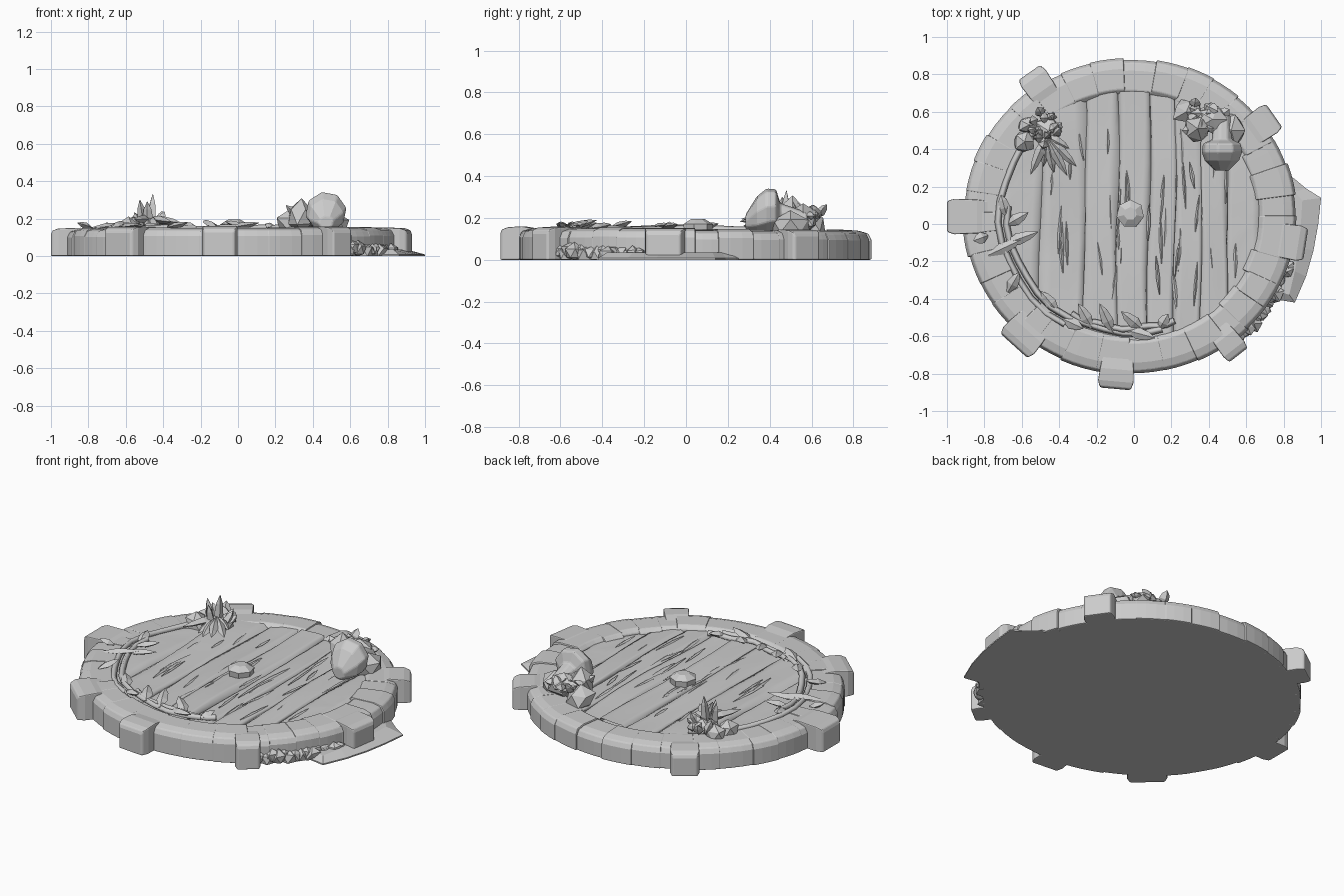
import bpy, bmesh, math, random
from mathutils import Vector, Matrix

random.seed(4)
R = random.uniform
if "Cube" in bpy.data.objects:
    bpy.data.objects.remove(bpy.data.objects["Cube"])

stone = bpy.data.materials.new("plain grey")
stone.use_nodes = True
GREY = (0.6, 0.6, 0.6, 1)
stone.diffuse_color = GREY
stone.node_tree.nodes["Principled BSDF"].inputs["Base Color"].default_value = GREY
CX, CY = -0.02, 0.04


def finish(bm, name, bevel=0):
    bmesh.ops.recalc_face_normals(bm, faces=bm.faces)
    me = bpy.data.meshes.new(name)
    bm.to_mesh(me)
    bm.free()
    ob = bpy.data.objects.new(name, me)
    bpy.context.collection.objects.link(ob)
    me.materials.append(stone)
    if bevel:
        m = ob.modifiers.new("bevel", "BEVEL")
        m.width, m.segments = bevel, 2
        m.limit_method = "ANGLE"
    return ob


def loft(bm, rings):
    """Join equal-length closed sections and cap both ends."""
    vs = [[bm.verts.new(p) for p in r] for r in rings]
    n = len(vs[0])
    for a, b in zip(vs, vs[1:]):
        for i in range(n):
            bm.faces.new((a[i], a[(i + 1) % n], b[(i + 1) % n], b[i]))
    bm.faces.new(vs[0])
    bm.faces.new(vs[-1][::-1])


def polar(a, r, z, squash=0.95):
    return Vector((CX + r * math.cos(a), CY + r * squash * math.sin(a), z))


def rock(bm, centre, size, jitter=0.15, turn=0):
    m = Matrix.Translation(centre) @ Matrix.Rotation(turn, 4, "Z") @ Matrix.Diagonal((*size, 1))
    for v in bmesh.ops.create_icosphere(bm, subdivisions=1, radius=1, matrix=m)["verts"]:
        v.co += (v.co - Vector(centre)) * R(-jitter, jitter)
        v.co.z = max(v.co.z, 0)


def leaf(bm, base, tip, width, thick):
    """Pointed leaf or shard with a raised midrib."""
    base, tip = Vector(base), Vector(tip)
    d = (tip - base).normalized()
    side = d.cross(Vector((0, 0, 1))).normalized()
    up = side.cross(d)
    rings = []
    for t, w in ((0, 0.25), (0.4, 1), (0.75, 0.7), (1, 0.06)):
        c = base.lerp(tip, t)
        rings.append([c + side * width * w, c + up * thick * w, c - side * width * w, c - up * thick * w])
    loft(bm, rings)


# Solid core under the planks
bm = bmesh.new()
bmesh.ops.create_cone(bm, cap_ends=True, segments=64, radius1=0.86, radius2=0.86, depth=0.1,
                      matrix=Matrix.Translation((CX, CY, 0.05)) @ Matrix.Diagonal((1, 0.95, 1, 1)))
finish(bm, "base_core")

# Rounded planks filling the circle
bm = bmesh.new()
edges = [-0.72, -0.5, -0.26, -0.09, 0.08, 0.22, 0.36, 0.5, 0.68]
for x0, x1 in zip(edges, edges[1:]):
    lift, lean, steps = R(0.128, 0.142), R(-0.008, 0.008), 14
    ph = R(0, 6)
    cols = []
    for t in (0, 0.06, 0.2, 0.4, 0.6, 0.8, 0.94, 1):
        x = x0 + (x1 - x0) * t
        half = 0.67 * math.sqrt(max(0.01, 1 - ((x - CX) / 0.71) ** 2))
        col = []
        for j in range(steps + 1):
            y = CY + half * (2 * j / steps - 1)
            z = lift + lean * (2 * t - 1) + 0.005 * math.sin(5 * y + ph) + R(-0.002, 0.002)
            if t in (0, 1):
                z = 0.112
            wob = 0.012 * math.sin(4 * y + x0 * 9) if 0 < t < 1 else 0.012 * math.sin(4 * y)
            col.append(bm.verts.new((x + wob, y, z)))
        cols.append(col)
    for a, b in zip(cols, cols[1:]):
        for j in range(steps):
            bm.faces.new((a[j], b[j], b[j + 1], a[j + 1]))
planks = finish(bm, "planks")
for p in planks.data.polygons:
    p.use_smooth = True

# Raised wood grain splinters
bm = bmesh.new()
for i in range(34):
    x = R(-0.56, 0.58)
    half = 0.58 * math.sqrt(1 - (x / 0.68) ** 2)
    y, ln = CY + R(-half, half) * 0.8, R(0.06, 0.15)
    leaf(bm, (x, y - ln, 0.135), (x + R(-0.03, 0.03), y + ln, 0.135), R(0.008, 0.014), 0.008)
finish(bm, "wood_grain")


# Stone rim: wedges with uneven heights
def wedge(bm, a0, a1, r0, r1, h):
    rings = []
    for k in range(4):
        a = a0 + (a1 - a0) * k / 3
        prof = [(r0, 0), (r0, h - 0.02), (r0 + 0.025, h), (r1 - 0.06, h - 0.002),
                (r1 - 0.015, h - 0.015), (r1, h - 0.045), (r1, 0)]
        rings.append([polar(a, r, z) for r, z in prof])
    loft(bm, rings)


def rim_height(a):
    return 0.146 - 0.009 * math.sin(a)


bm = bmesh.new()
cuts, a = [], 0
while a < math.tau - 0.12:
    cuts.append(a)
    a += R(0.13, 0.23)
for a0, a1 in zip(cuts, cuts[1:] + [math.tau]):
    wedge(bm, a0 - 0.006, a1 + 0.006, 0.68 + R(-0.012, 0.012), 0.892 + R(-0.012, 0.006),
          rim_height(a0) + R(-0.005, 0.005))
finish(bm, "rim_stones", 0.006)

# Protruding keystones: angle, reach, width
bm = bmesh.new()
for deg, reach, w in ((180, 0.98, 0.19), (125, 0.94, 0.16), (35, 0.94, 0.17), (-9, 0.95, 0.19),
                      (-52, 0.94, 0.14), (265, 0.925, 0.19), (228, 0.93, 0.22)):
    a = math.radians(deg)
    out = Vector((math.cos(a), math.sin(a), 0))
    side = Vector((-out.y, out.x, 0))
    h = rim_height(a) + 0.005
    rings = []
    for r, s, hh in ((0.75, 0.85, h - 0.012), (0.82, 0.95, h), (reach - 0.04, 1, h - 0.004),
                     (reach - 0.008, 0.9, h - 0.015), (reach, 0.8, h - 0.035)):
        c = Vector((CX, CY, 0)) + out * r
        rings.append([c + side * w * s / 2, c - side * w * s / 2,
                      c - side * w * s / 2 + Vector((0, 0, hh)), c + side * w * s / 2 + Vector((0, 0, hh))])
    loft(bm, rings)
finish(bm, "keystones", 0.012)

# Faceted door knob
bm = bmesh.new()
for r0, r1, z, d in ((0.07, 0.075, 0.15, 0.04), (0.075, 0.035, 0.182, 0.024)):
    bmesh.ops.create_cone(bm, cap_ends=True, segments=7, radius1=r0, radius2=r1, depth=d,
                          matrix=Matrix.Translation((-0.02, 0.055, z)))
finish(bm, "knob")

# Vine hugging the lower left of the rim
curve = bpy.data.curves.new("vine", "CURVE")
curve.dimensions = "3D"
curve.bevel_depth, curve.bevel_resolution = 0.018, 0
for radius, start, end in ((0.655, 175, 285), (0.70, 125, 240), (0.63, 240, 292)):
    sp = curve.splines.new("POLY")
    sp.points.add(12)
    for i, p in enumerate(sp.points):
        a = math.radians(start + (end - start) * i / 12)
        p.co = (*polar(a, radius + 0.008 * math.sin(i * 1.3), 0.146 + 0.006 * math.cos(i)), 1)
curve.materials.append(stone)
bpy.context.collection.objects.link(bpy.data.objects.new("vine", curve))

bm = bmesh.new()
for deg, r, turn, ln in ((180, 0.66, 105, 0.12), (184, 0.66, 30, 0.13), (193, 0.69, 20, 0.19),
                         (196, 0.79, 25, 0.2), (188, 0.77, 200, 0.08), (213, 0.78, 60, 0.12),
                         (234, 0.66, 130, 0.14), (238, 0.68, 335, 0.12),
                         (252, 0.66, 120, 0.15), (262, 0.66, 115, 0.17), (268, 0.64, 345, 0.16),
                         (276, 0.64, 140, 0.15), (284, 0.65, 60, 0.09)):
    b = polar(math.radians(deg), r, 0.15)
    t = math.radians(turn)
    leaf(bm, b, b + Vector((math.cos(t) * ln, math.sin(t) * ln, R(0.015, 0.04))), 0.032, 0.018)
finish(bm, "vine_leaves")

# Left plant: long drooping leaves, a knobbly crown and upright shards
bm = bmesh.new()
for deg, ln in ((-112, 0.22), (-95, 0.16), (-78, 0.2), (-62, 0.24), (-45, 0.23), (-28, 0.14)):
    t = math.radians(deg)
    b = Vector((-0.47, 0.47, 0.2))
    leaf(bm, b, b + Vector((math.cos(t) * ln, math.sin(t) * ln, R(-0.045, 0.0))), 0.028, 0.022)
for i in range(12):
    b = Vector((R(-0.54, -0.4), R(0.46, 0.58), 0.15))
    leaf(bm, b, b + Vector((R(-0.05, 0.06), R(-0.02, 0.05), R(0.03, 0.09))), 0.03, 0.024)
for dx, dy, h in ((0.02, 0.02, 0.33), (-0.05, 0.0, 0.3), (-0.01, -0.05, 0.29)):
    leaf(bm, (-0.475 + dx / 2, 0.46 + dy / 2, 0.13), (-0.475 + dx, 0.46 + dy, h), 0.03, 0.026)
finish(bm, "left_plant")
bm = bmesh.new()
rock(bm, (-0.585, 0.44, 0.15), (0.06, 0.065, 0.06))
rock(bm, (-0.56, 0.53, 0.15), (0.07, 0.05, 0.06))
rock(bm, (-0.46, 0.5, 0.15), (0.09, 0.08, 0.06))
finish(bm, "left_rocks")

# Right boulder: rounded cap facing forwards on a short block
bm = bmesh.new()
rings = []
for y, s, z in ((0.285, 0.35, 0.18), (0.34, 0.85, 0.215), (0.385, 1, 0.236), (0.43, 0.93, 0.24),
                (0.45, 0.5, 0.22), (0.58, 0.45, 0.18)):
    rings.append([(0.47 + 0.112 * s * math.cos(k * math.tau / 8 + 0.2), y,
                   z + 0.108 * s * math.sin(k * math.tau / 8 + 0.2)) for k in range(8)])
loft(bm, rings)
finish(bm, "boulder", 0.008)

# Right bush: jagged clump of rocks and leaves
bm = bmesh.new()
rock(bm, (0.34, 0.51, 0.21), (0.075, 0.075, 0.085))
rock(bm, (0.42, 0.56, 0.2), (0.1, 0.08, 0.08))
rock(bm, (0.52, 0.5, 0.16), (0.08, 0.1, 0.07))
rock(bm, (0.28, 0.6, 0.17), (0.09, 0.07, 0.07), 0.3)
for i in range(22):
    b = Vector((R(0.25, 0.46), R(0.5, 0.64), R(0.17, 0.21)))
    t = R(0, math.tau)
    leaf(bm, b, b + Vector((math.cos(t) * 0.07, math.sin(t) * 0.05, R(0.0, 0.08))), 0.032, 0.022)
finish(bm, "right_bush")

# Thin ground slab at the right edge, rising towards the rim
bm = bmesh.new()
outline = [(0.8, 0.28), (0.86, 0.24), (0.92, 0.19), (1.0, 0.14), (0.985, 0.0), (0.96, -0.14),
           (0.92, -0.28), (0.86, -0.42), (0.74, -0.4), (0.72, 0.1)]
loft(bm, [[(x, y, 0) for x, y in outline],
          [(x, y, 0.008) for x, y in outline],
          [(0.8 + (x - 0.8) * 0.5, y * 0.9, 0.035) for x, y in outline]])
finish(bm, "ground_slab")

# Rubble against the rim
bm = bmesh.new()
for i in range(15):
    a = math.radians(-49 + i * 2.2)
    s = R(0.035, 0.055)
    rock(bm, polar(a, 0.885 + R(-0.02, 0.015), R(0.015, 0.045)), (s, s, s), 0.25, R(0, 3))
finish(bm, "rubble")
